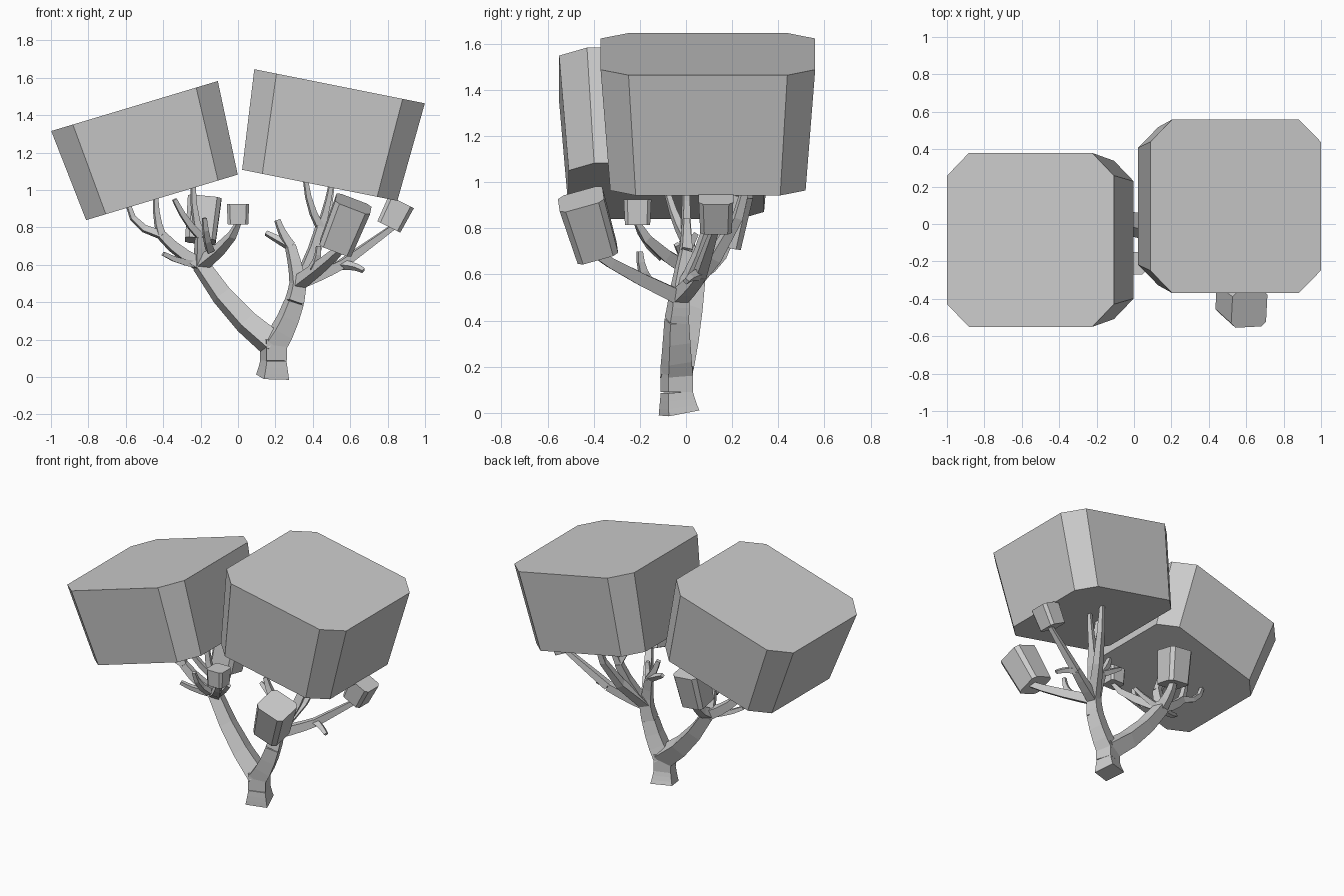
import bpy, bmesh, math
from mathutils import Vector

if "Cube" in bpy.data.objects:
    bpy.data.objects.remove(bpy.data.objects["Cube"], do_unlink=True)

# One plain grey for the whole tree
grey = bpy.data.materials.new("plain_grey")
grey.use_nodes = True
grey.diffuse_color = (0.6, 0.6, 0.6, 1)
grey.node_tree.nodes["Principled BSDF"].inputs["Base Color"].default_value = grey.diffuse_color

UP = Vector((0, 0, 1))


def loft(name, rings):
    """Skin a list of equal-sized vertex rings and cap both ends."""
    bm = bmesh.new()
    loops = [[bm.verts.new(point) for point in ring] for ring in rings]
    for lower, upper in zip(loops, loops[1:]):
        for i in range(len(lower)):
            bm.faces.new((lower[i - 1], lower[i], upper[i], upper[i - 1]))
    bm.faces.new(loops[0])
    bm.faces.new(loops[-1])
    bmesh.ops.recalc_face_normals(bm, faces=bm.faces)
    mesh = bpy.data.meshes.new(name)
    bm.to_mesh(mesh)
    bm.free()
    mesh.materials.append(grey)
    bpy.context.collection.objects.link(bpy.data.objects.new(name, mesh))


def square_ring(centre, direction, radius):
    """Square section across a direction, turned a little off the axes."""
    turn = UP.rotation_difference(direction)
    angles = [math.radians(90 * side - 27) for side in range(4)]
    return [centre + turn @ Vector((radius * math.cos(a), radius * math.sin(a), 0)) for a in angles]


def branch(name, start, end, thick, spread=0.6, rise=0.4, taper=0.55):
    """Four-sided limb; the elbow sits at the given share of the way out and up."""
    start, end = Vector(start), Vector(end)
    reach = end - start
    elbow = start + Vector((reach.x * spread, reach.y * spread, reach.z * rise))
    steps = 3
    rings = []
    for step in range(steps + 1):
        t = step / steps
        centre = start.lerp(elbow, t).lerp(elbow.lerp(end, t), t)
        direction = (elbow - start).lerp(end - elbow, t)
        rings.append(square_ring(centre, direction, thick * (1 - t + taper * t)))
    loft(name, rings)


def foliage(name, centre, lean, width, height):
    """Block with chamfered upright corners, flaring towards the top along its lean."""
    axis = Vector(lean).normalized()
    turn = UP.rotation_difference(axis)
    rings = []
    for end, flare in ((-0.5, 0.91), (0.5, 1)):
        half = width * flare / 2
        cut = half * 0.74
        ring = []
        for sx, sy in ((1, 1), (-1, 1), (-1, -1), (1, -1)):
            corner = [Vector((sx * half, sy * cut, 0)), Vector((sx * cut, sy * half, 0))]
            ring += corner if sx == sy else reversed(corner)
        rings.append([Vector(centre) + axis * height * end + turn @ point for point in ring])
    loft(name, rings)


# Large crowns
foliage("right_crown", (-0.48, -0.085, 1.205), (-0.3, 0, 1), width=0.93, height=0.51)
foliage("left_crown", (0.49, 0.095, 1.29), (0.2, 0, 1), width=0.93, height=0.54)

# Small leaf blocks at the branch tips
front_block = Vector((0.57, -0.42, 0.81))
outer_block = Vector((0.84, 0.13, 0.87))
middle_block = Vector((0, -0.21, 0.87))
back_block = Vector((-0.19, 0.18, 0.84))
foliage("front_leaf_block", front_block, (0.4, -0.3, 1), width=0.2, height=0.26)
foliage("outer_leaf_block", outer_block, (0.5, 0, 1), width=0.15, height=0.15)
foliage("middle_leaf_block", middle_block, (0, 0, 1), width=0.12, height=0.11)
foliage("back_leaf_block", back_block, (0.1, 0.2, 1), width=0.18, height=0.23)

# Joints where limbs divide
waist = Vector((0.19, -0.04, 0.09))
fork = Vector((0.19, -0.04, 0.2))
right_fork = Vector((-0.2, 0.04, 0.6))
right_elbow = Vector((-0.41, 0, 0.76))
right_knot = Vector((-0.2, 0, 0.75))
left_bend = Vector((0.3, -0.04, 0.4))
left_knee = Vector((0.32, -0.03, 0.5))
left_knot = Vector((0.28, 0, 0.7))
outer_knot = Vector((0.55, 0.06, 0.6))
upper_knot = Vector((0.44, 0.1, 0.8))

# Thickness of each order of growth, as corner radius
limb, bough, shoot, twig = 0.08, 0.06, 0.045, 0.028

# Trunk and the two main limbs
branch("trunk_foot", (0.185, -0.03, 0), waist, thick=0.1, taper=0.78)
branch("trunk", waist, fork, limb, taper=1)
branch("right_limb", fork - UP * 0.03, right_fork, limb, taper=0.65)
branch("left_limb", fork - UP * 0.03, left_bend, limb, taper=0.75)
branch("left_upper_limb", left_bend, left_knee, bough, taper=0.85)
branch("left_shoulder", left_knee, left_knot, bough * 0.85, spread=0.2, taper=0.65)

# Growth on the right limb
branch("right_outer_branch", right_fork, right_elbow, shoot, taper=0.7)
branch("right_outer_tip", right_elbow, right_elbow + Vector((-0.03, 0, 0.2)), twig, spread=1)
branch("right_outer_twig", right_elbow, (-0.59, 0, 0.93), twig, spread=0.9, rise=0.2)
branch("right_stub", right_fork, (-0.4, -0.05, 0.66), twig, rise=0.2)
branch("right_upper_branch", right_fork, right_knot, shoot, taper=0.75)
branch("right_upper_tip", right_knot, (-0.24, 0, 1.02), twig, spread=1)
branch("right_upper_twig", right_knot, (-0.34, -0.08, 0.95), twig)
branch("middle_block_branch", right_fork, middle_block - UP * 0.05, shoot, spread=0.9, rise=0.6, taper=0.4)
branch("middle_twig", right_fork, (-0.04, -0.04, 0.73), twig)
branch("back_block_branch", right_fork, back_block - UP * 0.1, shoot, spread=0.8)
branch("front_twig", (-0.15, -0.1, 0.68), (-0.18, -0.22, 0.85), twig, spread=0.8)

# Growth on the left limb
branch("left_inner_branch", left_knot, (0.21, 0, 0.84), twig * 1.2)
branch("left_inner_stub", left_knot, (0.15, 0.04, 0.77), twig, rise=0.6)
branch("outer_branch", left_knee, outer_knot, shoot, rise=0.5, taper=0.75)
branch("outer_block_branch", outer_knot, outer_block - UP * 0.06, shoot * 0.75, rise=0.6)
branch("outer_stub", outer_knot, (0.67, 0, 0.57), twig, rise=0)
branch("front_block_branch", left_knee, front_block - UP * 0.1, shoot, spread=0.7, rise=0.6)
branch("front_block_stub", (0.4, -0.17, 0.58), (0.43, -0.2, 0.7), twig, spread=1)
branch("left_upper_branch", left_knee, upper_knot, shoot, taper=0.7)
branch("left_upper_tip", upper_knot, (0.5, 0.14, 1.04), twig)
branch("left_upper_twig", upper_knot, (0.36, 0.06, 1.06), twig, spread=0.8)
branch("left_back_twig", left_knee, (0.5, 0.27, 1.02), shoot, spread=0.9, rise=0.5, taper=0.4)
